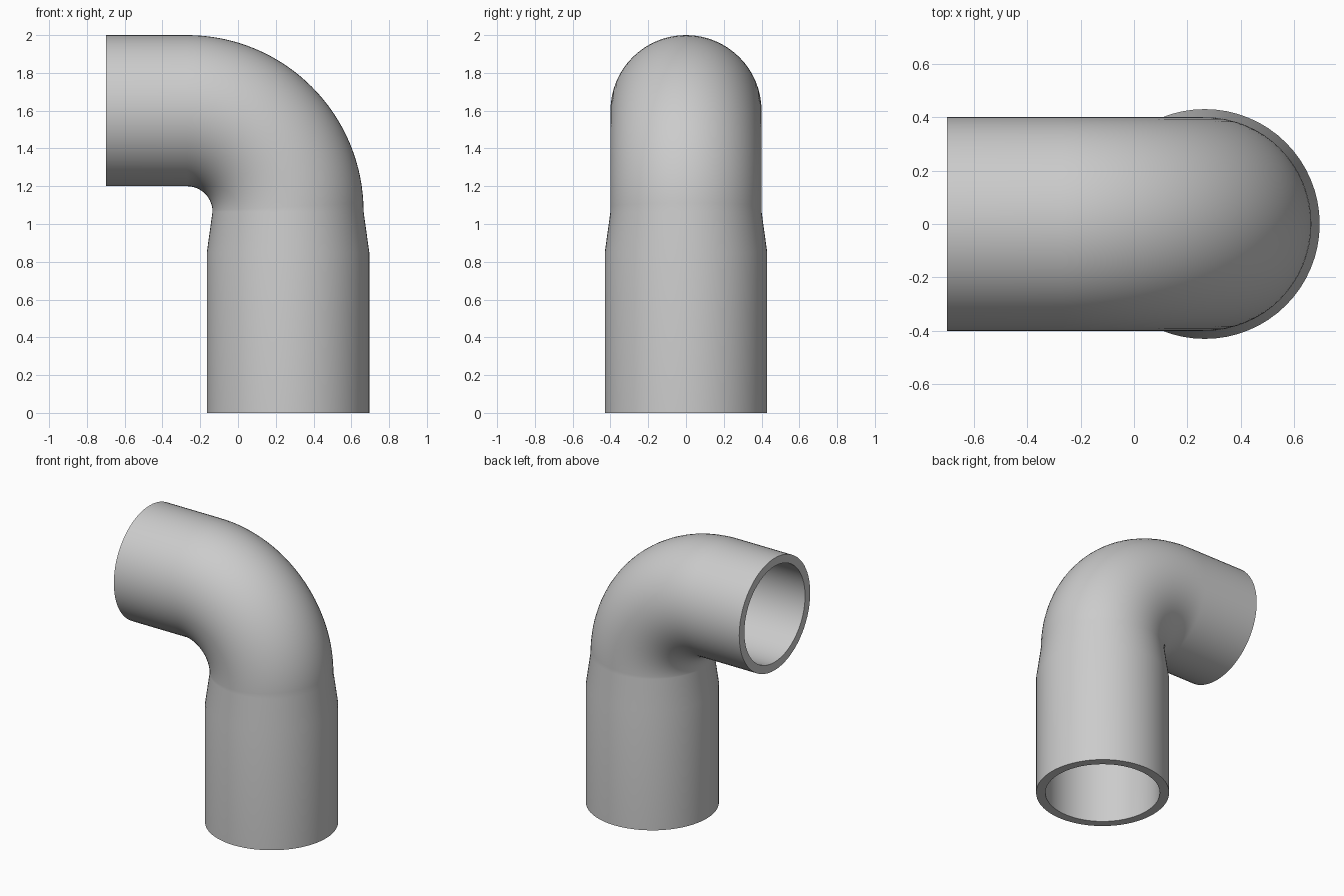
import bpy, bmesh, math
from mathutils import Vector

if "Cube" in bpy.data.objects:
    bpy.data.objects.remove(bpy.data.objects["Cube"])

SIDES = 64
BEND_C = Vector((-0.27, 0, 1.065))   # centre of the elbow bend
BEND_R = 0.535
AXIS_X = BEND_C.x + BEND_R

grey = bpy.data.materials.new("pipe grey")
grey.diffuse_color = (0.6, 0.6, 0.6, 1)
grey.use_nodes = True
grey.node_tree.nodes["Principled BSDF"].inputs["Base Color"].default_value = grey.diffuse_color

# Stations along the pipe: centre, sideways direction, outer radius, inner radius
side = Vector((1, 0, 0))
stations = [(Vector((AXIS_X, 0, 0)), side, 0.43, 0.37),
            (Vector((AXIS_X, 0, 0.85)), side, 0.43, 0.37)]
for i in range(33):
    a = math.pi / 2 * i / 32
    d = Vector((math.cos(a), 0, math.sin(a)))
    stations.append((BEND_C + d * BEND_R, d, 0.40, 0.342))
stations.append((Vector((-0.70, 0, 1.60)), Vector((0, 0, 1)), 0.40, 0.342))

bm = bmesh.new()


def ring(centre, d, r):
    angles = [2 * math.pi * k / SIDES for k in range(SIDES)]
    return [bm.verts.new(centre + d * r * math.cos(t) + Vector((0, r * math.sin(t), 0)))
            for t in angles]


# Outer wall up the pipe, inner wall back down, closed by the two end rims
rings = [ring(c, d, ro) for c, d, ro, ri in stations]
rings += [ring(c, d, ri) for c, d, ro, ri in reversed(stations)]
for j, a in enumerate(rings):
    b = rings[(j + 1) % len(rings)]
    for k in range(SIDES):
        n = (k + 1) % SIDES
        bm.faces.new((a[k], a[n], b[n], b[k]))
bmesh.ops.recalc_face_normals(bm, faces=bm.faces[:])

mesh = bpy.data.meshes.new("elbow_pipe")
bm.to_mesh(mesh)
bm.free()
mesh.materials.append(grey)
pipe = bpy.data.objects.new("elbow_pipe", mesh)
bpy.context.collection.objects.link(pipe)

# Smooth walls with crisp rims
bpy.context.view_layer.objects.active = pipe
pipe.select_set(True)
bpy.ops.object.shade_smooth_by_angle(angle=math.radians(30))
